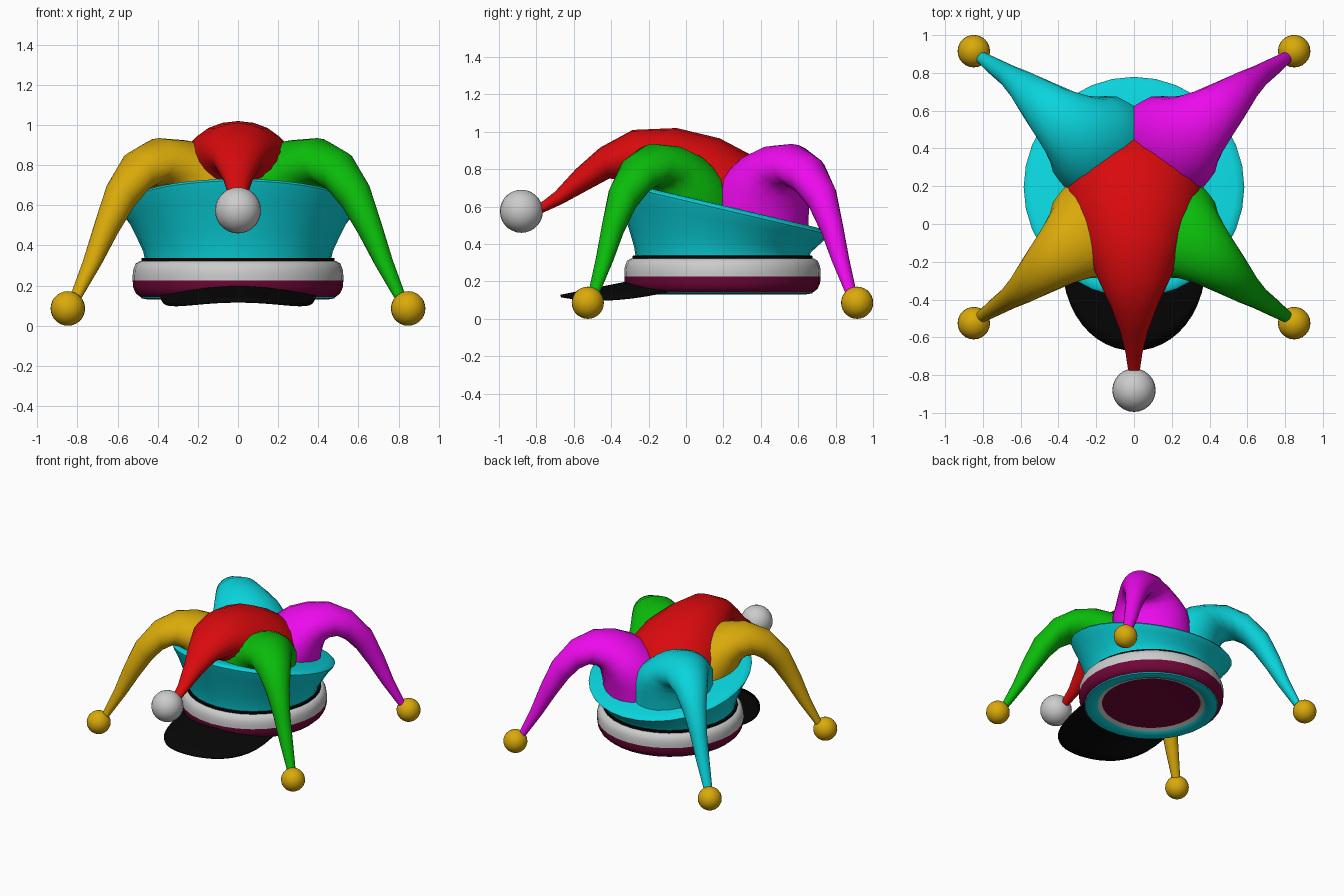
import bpy, bmesh
from math import sin, cos, pi, sqrt, radians
from mathutils import Vector

if "Cube" in bpy.data.objects:
    bpy.data.objects.remove(bpy.data.objects["Cube"])

COLORS = {
    "cyan": (0.003, 0.66, 0.72), "red": (0.70, 0.003, 0.004),
    "gold": (0.70, 0.40, 0.003), "green": (0.003, 0.50, 0.003),
    "magenta": (0.85, 0.003, 0.85), "crimson": (0.17, 0.002, 0.04),
    "black": (0.002, 0.002, 0.002),
}
MATS = {}
for cname, rgb in COLORS.items():
    MATS[cname] = bpy.data.materials.new(cname)
    MATS[cname].diffuse_color = (*rgb, 1)

CY = 0.195  # hat axis in y


def finish(name, bm, color=None, angle=40):
    bmesh.ops.recalc_face_normals(bm, faces=bm.faces)
    me = bpy.data.meshes.new(name)
    bm.to_mesh(me)
    bm.free()
    ob = bpy.data.objects.new(name, me)
    bpy.context.collection.objects.link(ob)
    if color:
        me.materials.append(MATS[color])
    bpy.ops.object.select_all(action='DESELECT')
    ob.select_set(True)
    bpy.context.view_layer.objects.active = ob
    bpy.ops.object.shade_smooth_by_angle(angle=radians(angle))
    return ob


def skin(name, rings, color=None, caps=(True, True), angle=40):
    """Bridge a list of equal-length point rings."""
    bm = bmesh.new()
    vr = [[bm.verts.new(p) for p in ring] for ring in rings]
    n = len(vr[0])
    for a, b in zip(vr, vr[1:]):
        for i in range(n):
            j = (i + 1) % n
            bm.faces.new((a[i], a[j], b[j], b[i]))
    if caps[0]:
        bm.faces.new(vr[0])
    if caps[1]:
        bm.faces.new(vr[-1])
    return finish(name, bm, color, angle)


def lathe(name, profile, color=None, caps=(False, False), n=32):
    """Rings of (radius, z, tilt); tilt slopes the ring along y."""
    rings = []
    for r, z, tilt in profile:
        rings.append([(r * cos(2 * pi * i / n), CY + r * sin(2 * pi * i / n),
                       z + tilt * r * sin(2 * pi * i / n)) for i in range(n)])
    return skin(name, rings, color, caps)


def horn(name, tip, sections, color, n=20):
    """Tapered tube; each section is (top r, top z, low r, low z, half width, side shift)."""
    d = Vector((tip[0], tip[1] - CY, 0)).normalized()
    side = Vector((-d.y, d.x, 0))
    if side.y * tip[1] < 0:
        side = -side
    rings = []
    for r1, z1, r0, z0, w, s in sections:
        up = Vector((0, CY, z1)) + d * r1
        lo = Vector((0, CY, z0)) + d * r0
        mid, half = (up + lo) / 2 + side * s, (up - lo) / 2
        rings.append([mid + half * cos(2 * pi * i / n) + side * w * sin(2 * pi * i / n)
                      for i in range(n)])
    return skin(name, rings, color, angle=60)


def ball(name, loc, r, color=None):
    bm = bmesh.new()
    bmesh.ops.create_uvsphere(bm, u_segments=24, v_segments=14, radius=r)
    bmesh.ops.translate(bm, verts=bm.verts, vec=loc)
    return finish(name, bm, color)


# Headband, piping and underside
lathe("grey_band", [(0.46, 0.325, 0), (0.49, 0.322, 0), (0.51, 0.31, 0), (0.522, 0.28, 0),
                    (0.525, 0.25, 0), (0.525, 0.225, 0)])
lathe("crimson_band", [(0.525, 0.225, 0), (0.522, 0.19, 0), (0.508, 0.16, 0),
                       (0.485, 0.142, 0), (0.47, 0.142, 0)], "crimson")
lathe("black_piping", [(0.46, 0.32, 0), (0.482, 0.322, 0), (0.482, 0.337, 0),
                       (0.46, 0.339, 0)], "black")
lathe("bottom_trim", [(0.49, 0.15, 0), (0.48, 0.136, 0), (0.45, 0.131, 0),
                      (0.41, 0.136, 0), (0.39, 0.147, 0)], "cyan")
lathe("inner_lining", [(0.395, 0.146, 0), (0.355, 0.16, 0)])
lathe("inner_floor", [(0.36, 0.159, 0), (0.2, 0.163, 0)], "crimson", (False, True))

# Tilted cap crown
lathe("cap_crown", [(0.465, 0.335, 0), (0.472, 0.37, -0.03), (0.50, 0.43, -0.10),
                    (0.545, 0.52, -0.18), (0.578, 0.57, -0.225), (0.584, 0.585, -0.235),
                    (0.572, 0.598, -0.235), (0.54, 0.606, -0.235), (0.30, 0.61, -0.235)],
      "cyan", (False, True))

# Visor: curved sheet between the band and a rounded outer edge
bm = bmesh.new()
cols, rows, grid = 24, 5, []
for i in range(cols + 1):
    a = -pi / 2 + pi * i / cols
    x = 0.385 * sin(a)
    y_in = CY - sqrt(0.47 ** 2 - x * x)
    y_out = -0.10 - 0.57 * max(cos(a), 0) ** 0.8
    line = []
    for j in range(rows + 1):
        y = y_in + (y_out - y_in) * j / rows
        line.append(bm.verts.new((x, y, 0.20 + 0.20 * (y + 0.28) - 0.6 * x * x)))
    grid.append(line)
for a, b in zip(grid, grid[1:]):
    for j in range(rows):
        bm.faces.new((a[j], b[j], b[j + 1], a[j + 1]))
visor = finish("visor", bm, "black")
sol = visor.modifiers.new("thickness", 'SOLIDIFY')
sol.thickness = 0.014
sol.offset = 0

# Four corner horns with bells
CORNER = [(-0.02, 0.64, 0.49, 0.57, 0.29, 0.045),
          (0.14, 0.80, 0.505, 0.64, 0.275, 0.045), (0.25, 0.88, 0.52, 0.68, 0.235, 0.04),
          (0.38, 0.925, 0.55, 0.70, 0.195, 0.03), (0.54, 0.935, 0.60, 0.70, 0.155, 0.025),
          (0.71, 0.865, 0.66, 0.66, 0.12, 0.025), (0.85, 0.71, 0.735, 0.58, 0.085, 0.028),
          (0.935, 0.52, 0.825, 0.45, 0.06, 0.022), (1.005, 0.33, 0.92, 0.30, 0.048, 0.012),
          (1.095, 0.13, 1.045, 0.12, 0.03, 0)]
BASE_FRONT = (-0.02, 0.55, 0.46, 0.53, 0.29, 0.045)  # hidden inside the raised front
BASE_BACK = (-0.02, 0.46, 0.48, 0.42, 0.29, 0.045)
for label, sx, y, color, base in (("front_right", 1, -0.525, "green", BASE_FRONT),
                                  ("front_left", -1, -0.525, "gold", BASE_FRONT),
                                  ("back_right", 1, 0.915, "magenta", BASE_BACK),
                                  ("back_left", -1, 0.915, "cyan", BASE_BACK)):
    horn(label + "_horn", (sx * 0.85, y), [base] + CORNER, color)
    ball(label + "_bell", (sx * 0.848, y, 0.086), 0.086, "gold")

# Front horn with its larger pompom: (top y, top z, low y, low z, half width)
FRONT = [(0.50, 0.52, -0.05, 0.48, 0.36), (0.47, 0.76, -0.12, 0.52, 0.37),
         (0.36, 0.87, -0.17, 0.55, 0.36), (0.18, 0.965, -0.20, 0.58, 0.325),
         (-0.05, 1.02, -0.24, 0.66, 0.25), (-0.285, 1.01, -0.30, 0.74, 0.19),
         (-0.46, 0.915, -0.41, 0.75, 0.125), (-0.59, 0.80, -0.54, 0.68, 0.075),
         (-0.70, 0.68, -0.66, 0.615, 0.045), (-0.79, 0.61, -0.77, 0.565, 0.03)]
horn("front_horn", (0, -0.88),
     [(CY - y1, z1, CY - y0, z0, w, 0) for y1, z1, y0, z0, w in FRONT], "red")
ball("front_pompom", (0, -0.88, 0.575), 0.115)

for m in bpy.data.materials:
    if m.users and not m.is_grease_pencil:
        m.use_nodes = True
        m.node_tree.nodes["Principled BSDF"].inputs["Base Color"].default_value = m.diffuse_color
